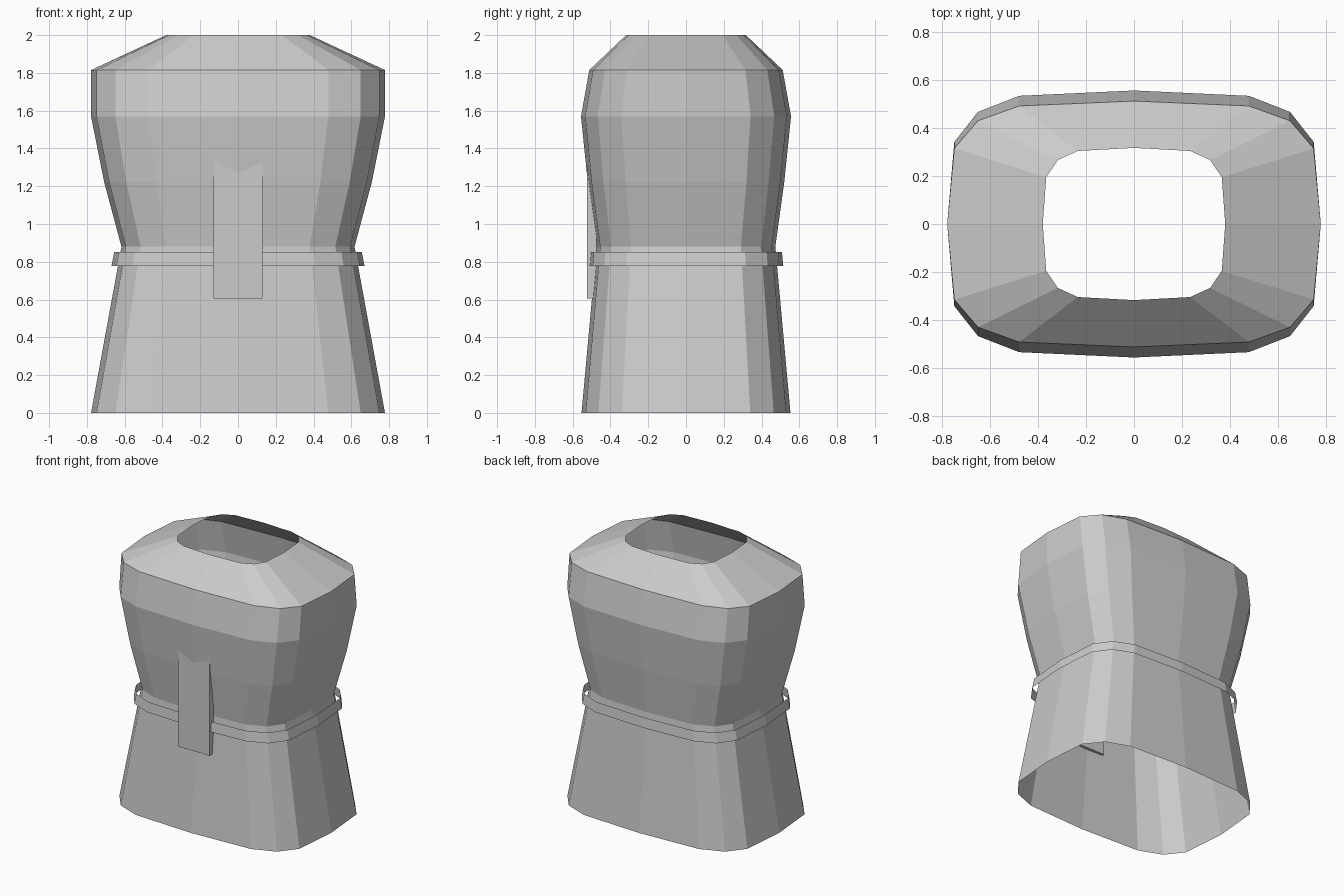
import bpy, bmesh

if "Cube" in bpy.data.objects:
    bpy.data.objects.remove(bpy.data.objects["Cube"])

# Quarter cross-section, as fractions of half width / half depth
QUARTER = [(1, 0), (0.962, 0.615), (0.835, 0.84), (0.615, 0.96), (0, 1)]


def ring(half_w, half_d):
    q = [(x * half_w, y * half_d) for x, y in QUARTER]
    half = q + [(-x, y) for x, y in q[-2::-1]]
    return half + [(x, -y) for x, y in half[-2:0:-1]]


def loft(name, levels):
    """Open shell through rings given as (z, half width, half depth)."""
    bm = bmesh.new()
    rings = [[bm.verts.new((x, y, z)) for x, y in ring(w, d)] for z, w, d in levels]
    for a, b in zip(rings, rings[1:]):
        n = len(a)
        for i in range(n):
            j = (i + 1) % n
            bm.faces.new((a[i], a[j], b[j], b[i]))
    return finish(name, bm)


def finish(name, bm):
    mesh = bpy.data.meshes.new(name)
    bm.to_mesh(mesh)
    bm.free()
    obj = bpy.data.objects.new(name, mesh)
    bpy.context.collection.objects.link(obj)
    return obj


# Tunic: flared skirt, waist, chest and sloped shoulders with neck opening
loft("tunic", [
    (0.00, 0.778, 0.553),
    (0.88, 0.617, 0.473),
    (1.22, 0.708, 0.520),
    (1.57, 0.778, 0.556),
    (1.815, 0.778, 0.512),
    (2.00, 0.380, 0.317),
])

# Belt: thin loose band around the waist
loft("belt", [(0.778, 0.67, 0.515), (0.853, 0.655, 0.508)])

# Front tab: flat strip hanging over the belt, its top sunk into the chest
bm = bmesh.new()
bmesh.ops.create_cube(bm, size=1)
bmesh.ops.scale(bm, vec=(0.26, 0.05, 0.72), verts=bm.verts)
bmesh.ops.translate(bm, vec=(0, -0.5, 0.965), verts=bm.verts)
finish("front_tab", bm)
